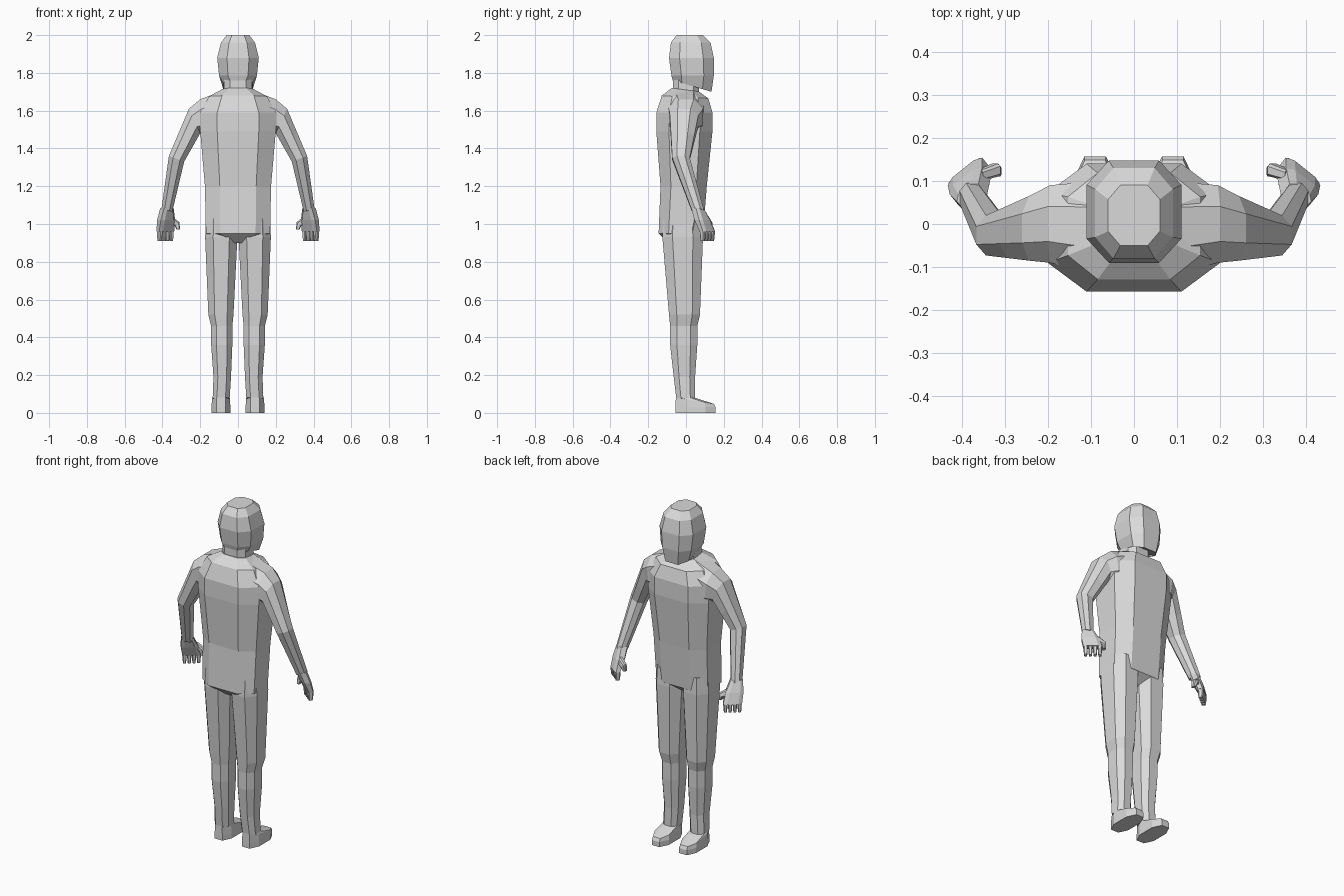
import bpy, bmesh
from mathutils import Vector

default_cube = bpy.data.objects.get("Cube")
if default_cube:
    bpy.data.objects.remove(default_cube, do_unlink=True)

grey = (.7, .7, .7, 1)
clay = bpy.data.materials.new("light grey")
clay.use_nodes = True
clay.diffuse_color = grey
clay.node_tree.nodes["Principled BSDF"].inputs["Base Color"].default_value = grey


def vec(x, y, z):
    return Vector((x, y, z))


def octagon(ring, flat):
    """Corners of an eight-sided section; flat sets how square it is."""
    centre, side, depth = ring
    right, front = side + depth * flat, side * flat + depth
    back_right, right_front = side - depth * flat, side * flat - depth
    half = [back_right, right, front, -right_front]
    return [centre + corner for corner in half + [-corner for corner in half]]


def loft(name, rings, flat=.5, mirror=True):
    """Skin a row of octagons into one closed, flat-shaded part."""
    bm = bmesh.new()
    loops = [[bm.verts.new(point) for point in octagon(ring, flat)] for ring in rings]
    for lower, upper in zip(loops, loops[1:]):
        for i in range(len(lower)):
            bm.faces.new((lower[i - 1], lower[i], upper[i], upper[i - 1]))
    bm.faces.new(loops[0])
    bm.faces.new(loops[-1])
    bmesh.ops.recalc_face_normals(bm, faces=bm.faces)
    mesh = bpy.data.meshes.new(name)
    bm.to_mesh(mesh)
    bm.free()
    mesh.materials.append(clay)
    part = bpy.data.objects.new(name, mesh)
    bpy.context.collection.objects.link(part)
    if mirror:
        part.modifiers.new("Mirror", 'MIRROR')


def span(outer, inner, back, front, tilt=0):
    """Section between two (x, z) points, with depth limits and a front-edge rise."""
    start, end = vec(inner[0], back, inner[1]), vec(outer[0], front, outer[1])
    side = vec(end.x - start.x, 0, end.z - start.z) / 2
    depth = vec(0, front - back, tilt) / 2
    return (start + end) / 2, side, depth


def level(z, inner, outer, back, front, tilt=0):
    return span((outer, z), (inner, z), back, front, tilt)


def centred(z, width, back, front, tilt=0):
    return level(z, -width, width, back, front, tilt)


def blend(first, second, amount=.5):
    return tuple(a.lerp(b, amount) for a, b in zip(first, second))


def raised(ring, height):
    centre, side, depth = ring
    return centre + vec(0, 0, height), side, depth


def scaled(ring, factor):
    centre, side, depth = ring
    return centre, side * factor, depth * factor


# Trunk from crotch to collar
crotch = centred(.9, .04, -.09, .03)
hips = centred(.95, .17, -.145, .09)
waist = centred(1.2, .175, -.135, .11)
chest = centred(1.49, .2, -.157, .14)
collar = centred(1.71, .08, -.075, .07, -.02)
shoulders = raised(chest, .1)
yoke = blend(shoulders, collar, .6)
yoke = raised(scaled(yoke, 1.2), .01)
loft("torso", [crotch, hips, blend(hips, waist, .4), waist, blend(waist, chest),
               chest, shoulders, yoke, collar], .55, mirror=False)

# Neck, jutting jaw and skull
neck = centred(1.66, .075, -.07, .07)
loft("neck", [neck, raised(neck, .11)], .55, mirror=False)
nape = centred(1.745, .073, -.067, .06)
jaw = centred(1.73, .078, -.07, .135, -.06)
cheeks = centred(1.785, .1, -.077, .147)
brow = centred(1.88, .11, -.09, .147)
hairline = centred(1.96, .09, -.08, .13)
crown = centred(2, .06, -.05, .09)
loft("head", [nape, jaw, cheeks, brow, hairline, crown], .53, mirror=False)

# Shoulders, upper arms and forearms
arm_root = span((.07, 1.71), (.11, 1.5), -.12, .1)
shoulder = span((.2, 1.66), (.18, 1.47), -.09, .09)
deltoid = span((.26, 1.61), (.2, 1.48), -.085, .065)
elbow = span((.366, 1.36), (.285, 1.33), -.073, .02)
wrist = span((.405, 1.08), (.348, 1.065), .03, .095)
loft("arms", [arm_root, shoulder, deltoid, blend(deltoid, elbow), elbow,
              blend(elbow, wrist), wrist], .45)

# Palms turned diagonally
across, thick = vec(-.05, .04, 0), vec(.012, .015, 0)
heel = (vec(.376, .06, 1.085), across * .5, thick * 1.4)
knuckles = (vec(.385, .113, .96), across * .8, thick)
palm = raised(scaled(blend(heel, knuckles), 1.15), 0)
loft("palms", [heel, palm, knuckles], .6)

# Four short fingers spaced along the knuckles
for i, name in enumerate(("little", "ring", "middle", "index")):
    centre = knuckles[0] + across * (i - 1.5) * .4
    root = (centre, across * .18, thick * .8)
    tip = raised(scaled(root, .7), -.05)
    loft(name + "_fingers", [root, raised(scaled(root, .9), -.025), tip], .6)

# Thumbs reach inwards, then hang down
thumb_root = span((.35, 1.04), (.37, 1), .1, .125)
thumb_joint = span((.31, 1.01), (.335, .99), .11, .14)
thumb_tip = level(.97, .325, .307, .11, .135)
loft("thumbs", [thumb_root, thumb_joint, thumb_tip], .6)

# Legs taper from hip to ankle, with a slight step at the knee
hip = level(.93, .003, .174, -.125, .09)
knee = level(.52, .024, .157, -.09, .074)
calf = level(.36, .03, .142, -.084, .06)
shin = level(.19, .037, .13, -.065, .048)
ankle = level(.08, .044, .134, -.052, .048)
loft("legs", [ankle, shin, calf, raised(calf, .1), knee, blend(knee, hip),
              hip, raised(scaled(hip, .95), .1)])

# Feet with a sloping instep
sole = level(0, .04, .14, -.055, .157)
instep = level(.065, .043, .138, -.054, .148, -.035)
loft("feet", [sole, raised(sole, .03), instep, ankle])
